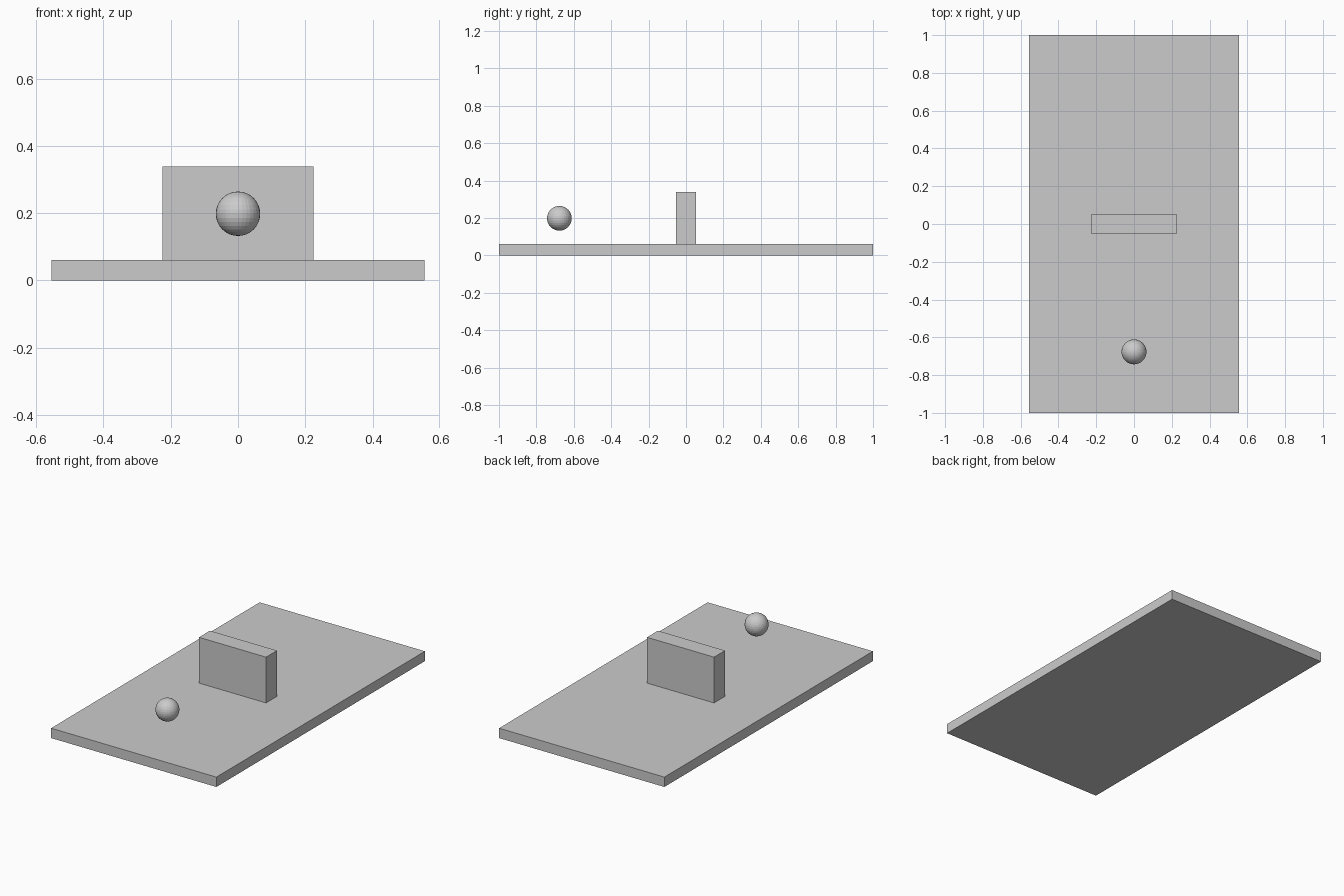
import bpy

if "Cube" in bpy.data.objects:
    bpy.data.objects.remove(bpy.data.objects["Cube"])


def box(name, size, center):
    bpy.ops.mesh.primitive_cube_add(size=1, location=center)
    ob = bpy.context.object
    ob.name = name
    ob.scale = size
    bpy.ops.object.transform_apply(location=False, rotation=False, scale=True)
    return ob


# Flat ground slab
box("base_plate", (1.11, 2.0, 0.06), (0, 0, 0.03))

# Upright block standing in the middle
box("wall_block", (0.45, 0.105, 0.278), (0, 0, 0.199))

# Ball floating in front of the wall
bpy.ops.mesh.primitive_uv_sphere_add(segments=32, ring_count=16, radius=0.066,
                                     location=(0, -0.677, 0.198))
bpy.context.object.name = "ball"
